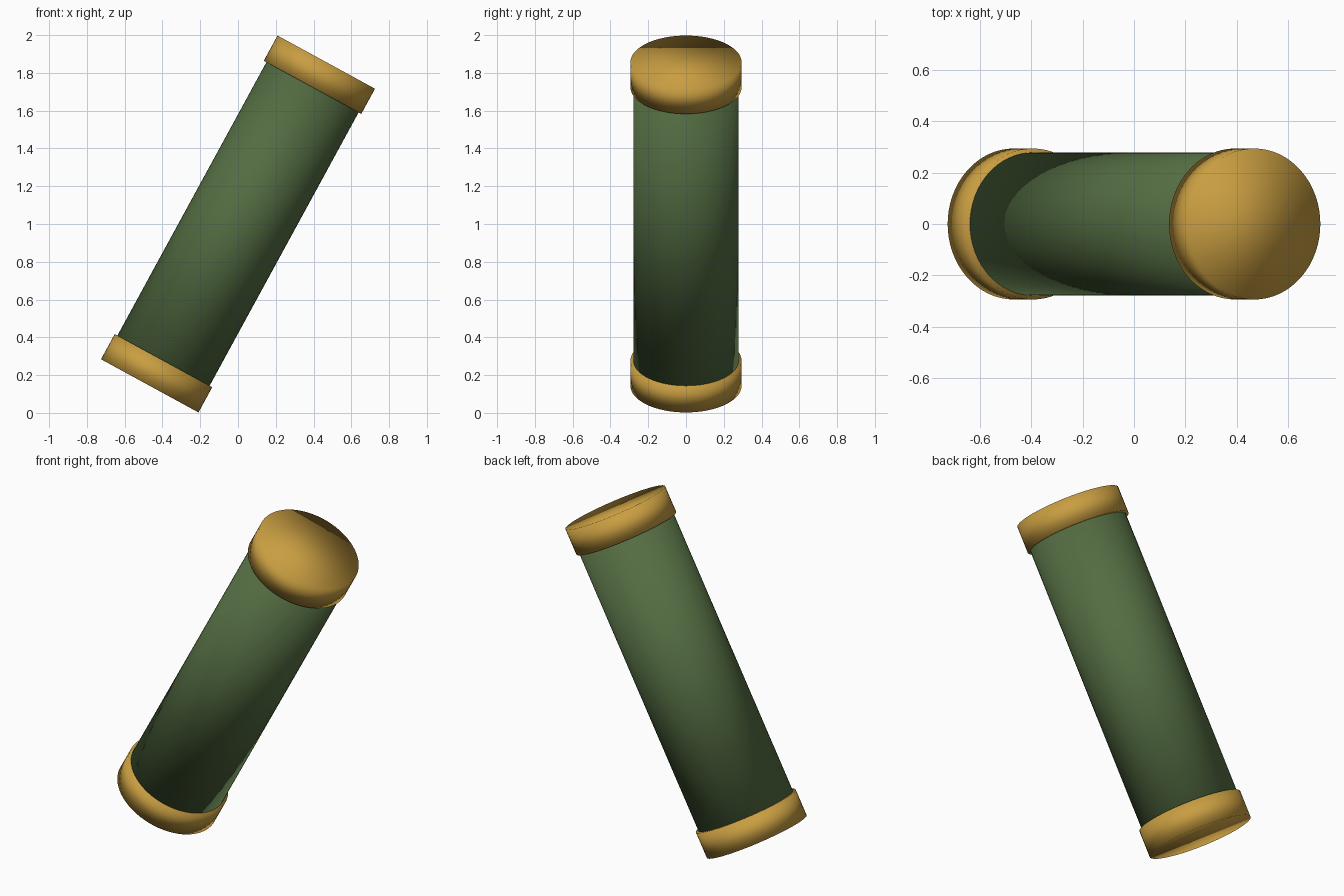
import bpy
from math import radians
from mathutils import Matrix

cube = bpy.data.objects.get("Cube")
if cube:
    bpy.data.objects.remove(cube, do_unlink=True)

LENGTH, CAP_HEIGHT = 1.952, 0.152
TILT = Matrix.Translation((0, 0, 1)) @ Matrix.Rotation(radians(28.6), 4, 'Y')


def make_material(name, colour):
    mat = bpy.data.materials.new(name)
    mat.use_nodes = True
    mat.diffuse_color = colour
    mat.node_tree.nodes["Principled BSDF"].inputs["Base Color"].default_value = colour
    return mat


def make_cylinder(name, radius, depth, offset, mat):
    """Smooth cylinder placed at an offset along the tilted axis."""
    bpy.ops.mesh.primitive_cylinder_add(vertices=64, radius=radius, depth=depth)
    obj = bpy.context.object
    obj.name = name
    obj.matrix_world = TILT @ Matrix.Translation((0, 0, offset))
    obj.data.materials.append(mat)
    bpy.ops.object.shade_smooth()
    return obj


green = make_material("dark green", (0.087, 0.150, 0.054, 1))
gold = make_material("gold", (0.58, 0.34, 0.053, 1))

# Long tube, ending just inside the caps
make_cylinder("tube", 0.278, LENGTH - 0.008, 0, green)

# Matching end caps
for name, side in (("top_cap", 1), ("bottom_cap", -1)):
    make_cylinder(name, 0.294, CAP_HEIGHT, side * (LENGTH - CAP_HEIGHT) / 2, gold)
